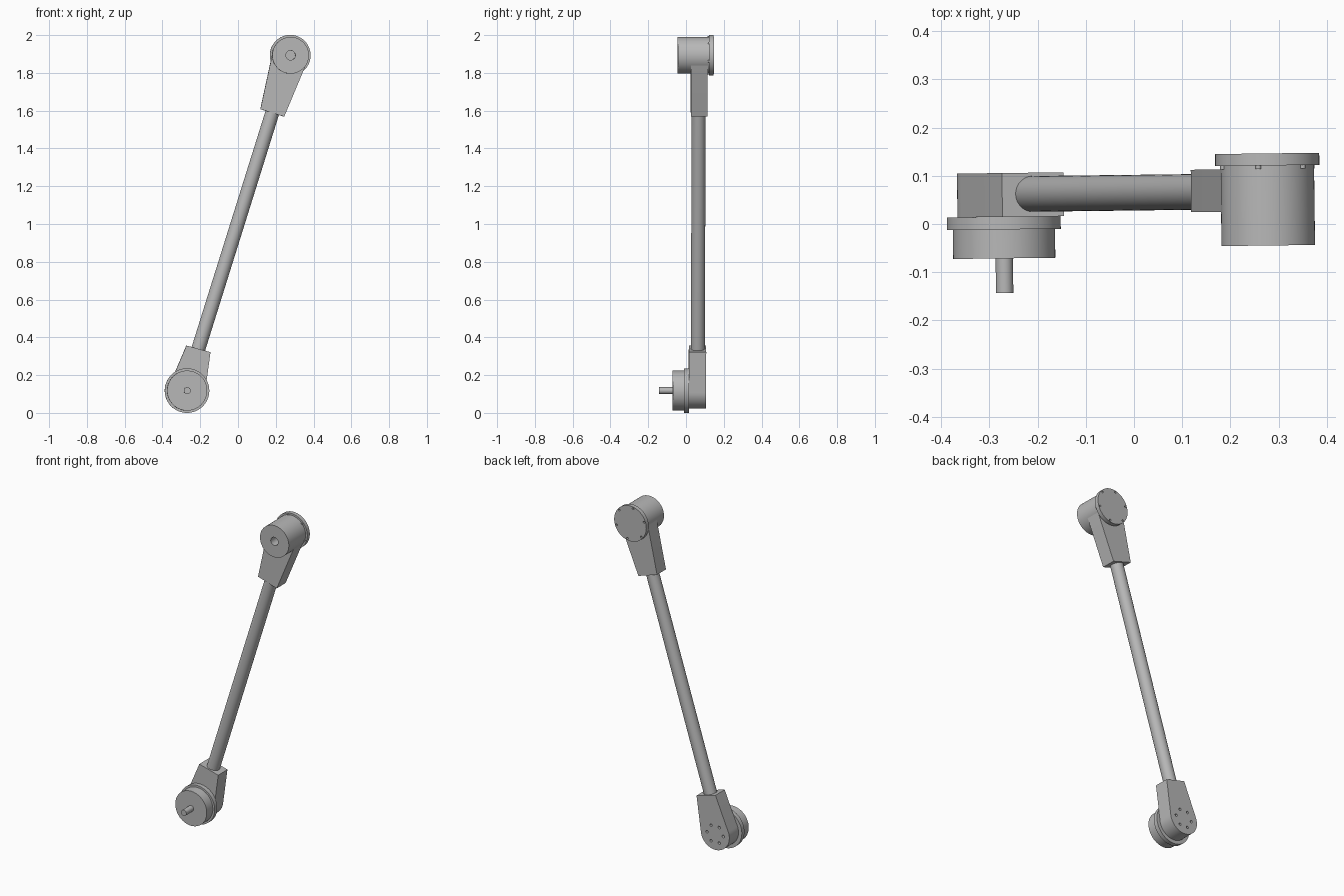
import bpy, bmesh
from math import pi, cos, sin, radians
from mathutils import Matrix, Vector
from mathutils.geometry import convex_hull_2d

cube = bpy.data.objects.get("Cube")
if cube:
    bpy.data.objects.remove(cube)

metal = bpy.data.materials.new("grey metal")
metal.use_nodes = True
GREY = (0.48, 0.48, 0.48, 1)
metal.diffuse_color = GREY
metal.node_tree.nodes["Principled BSDF"].inputs["Base Color"].default_value = GREY

TURN = Matrix.Rotation(radians(0.7), 4, "Z")   # slight yaw of the whole arm
LOW = Vector((-0.27, 0, 0.118))                # lower joint centre
TOP = Vector((0.278, 0, 1.893))                # upper joint centre
LOW_END = Vector((-0.209, 0, 0.339))           # where the tube meets each bracket
TOP_END = Vector((0.182, 0, 1.588))
MID_Y = 0.065


def finish(name, bm):
    bmesh.ops.recalc_face_normals(bm, faces=bm.faces)
    bm.transform(TURN)
    mesh = bpy.data.meshes.new(name)
    bm.to_mesh(mesh)
    bm.free()
    mesh.materials.append(metal)
    obj = bpy.data.objects.new(name, mesh)
    bpy.context.collection.objects.link(obj)
    return obj


def rod(bm, a, b, r, segments=64):
    """Add a capped cylinder between two points."""
    axis = b - a
    place = Matrix.Translation((a + b) / 2) @ axis.to_track_quat("Z", "Y").to_matrix().to_4x4()
    bmesh.ops.create_cone(bm, cap_ends=True, segments=segments, radius1=r, radius2=r,
                          depth=axis.length, matrix=place)


def disc(name, centre, r, y0, y1):
    bm = bmesh.new()
    rod(bm, centre + Vector((0, y0, 0)), centre + Vector((0, y1, 0)), r)
    return finish(name, bm)


def ring(name, centre, ring_r, r, y0, y1, phase, count=6):
    """Add a circle of small pins running along y."""
    bm = bmesh.new()
    for i in range(count):
        a = phase + i * 2 * pi / count
        p = centre + Vector((ring_r * cos(a), 0, ring_r * sin(a)))
        rod(bm, p + Vector((0, y0, 0)), p + Vector((0, y1, 0)), r, 16)
    return finish(name, bm)


def bracket(name, joint, end, r, half_width, y0, y1):
    """Round at the joint, tapering to a flat end that holds the tube."""
    d = (end - joint).normalized()
    side = Vector((d.z, 0, -d.x)) * half_width
    outline = [joint + r * Vector((cos(i * pi / 32), 0, sin(i * pi / 32))) for i in range(64)]
    outline += [end + side, end - side]
    order = convex_hull_2d([(p.x, p.z) for p in outline])
    bm = bmesh.new()
    face = bm.faces.new([bm.verts.new((outline[i].x, y0, outline[i].z)) for i in order])
    new = bmesh.ops.extrude_face_region(bm, geom=[face])["geom"]
    bmesh.ops.translate(bm, vec=(0, y1 - y0, 0),
                        verts=[v for v in new if isinstance(v, bmesh.types.BMVert)])
    return finish(name, bm)


def drill(obj, cutter):
    mod = obj.modifiers.new("holes", "BOOLEAN")
    mod.operation = "DIFFERENCE"
    mod.solver = "EXACT"
    mod.object = cutter
    bpy.context.view_layer.objects.active = obj
    bpy.ops.object.modifier_apply(modifier=mod.name)
    bpy.data.objects.remove(cutter)


# Lower joint: output shaft, drum, flange and bracket with a screw circle
lower_shaft = disc("lower_shaft", LOW, 0.018, -0.14, -0.06)
lower_drum = disc("lower_drum", LOW, 0.106, -0.068, -0.004)
lower_flange = disc("lower_flange", LOW, 0.118, -0.008, 0.018)
lower_bracket = bracket("lower_bracket", LOW, LOW_END, 0.096, 0.066, 0.018, 0.109)
drill(lower_bracket, ring("cutter", LOW, 0.055, 0.008, 0.08, 0.12, 0))

# Connecting tube, set a little way into both brackets
along = (TOP_END - LOW_END).normalized() * 0.03
offset = Vector((0, MID_Y, 0))
bm = bmesh.new()
rod(bm, LOW_END - along + offset, TOP_END + along + offset, 0.037)
tube = finish("tube", bm)

# Upper joint: bracket, bored drum, rear flange and its bolts
upper_bracket = bracket("upper_bracket", TOP, TOP_END, 0.095, 0.066, 0.023, 0.111)
upper_drum = disc("upper_drum", TOP, 0.097, -0.048, 0.12)
drill(upper_drum, disc("cutter", TOP, 0.025, -0.1, 0.02))
upper_flange = disc("upper_flange", TOP, 0.108, 0.118, 0.143)
PHASE = radians(41)
drill(upper_flange, ring("cutter", TOP, 0.098, 0.006, 0.132, 0.16, PHASE))
flange_bolts = ring("flange_bolts", TOP, 0.097, 0.006, 0.111, 0.122, PHASE)

# Smooth the round surfaces, keep the edges crisp
parts = [lower_shaft, lower_drum, lower_flange, lower_bracket, tube,
         upper_bracket, upper_drum, upper_flange, flange_bolts]
bpy.ops.object.select_all(action="DESELECT")
for part in parts:
    part.select_set(True)
bpy.context.view_layer.objects.active = tube
bpy.ops.object.shade_smooth_by_angle(angle=radians(30))
